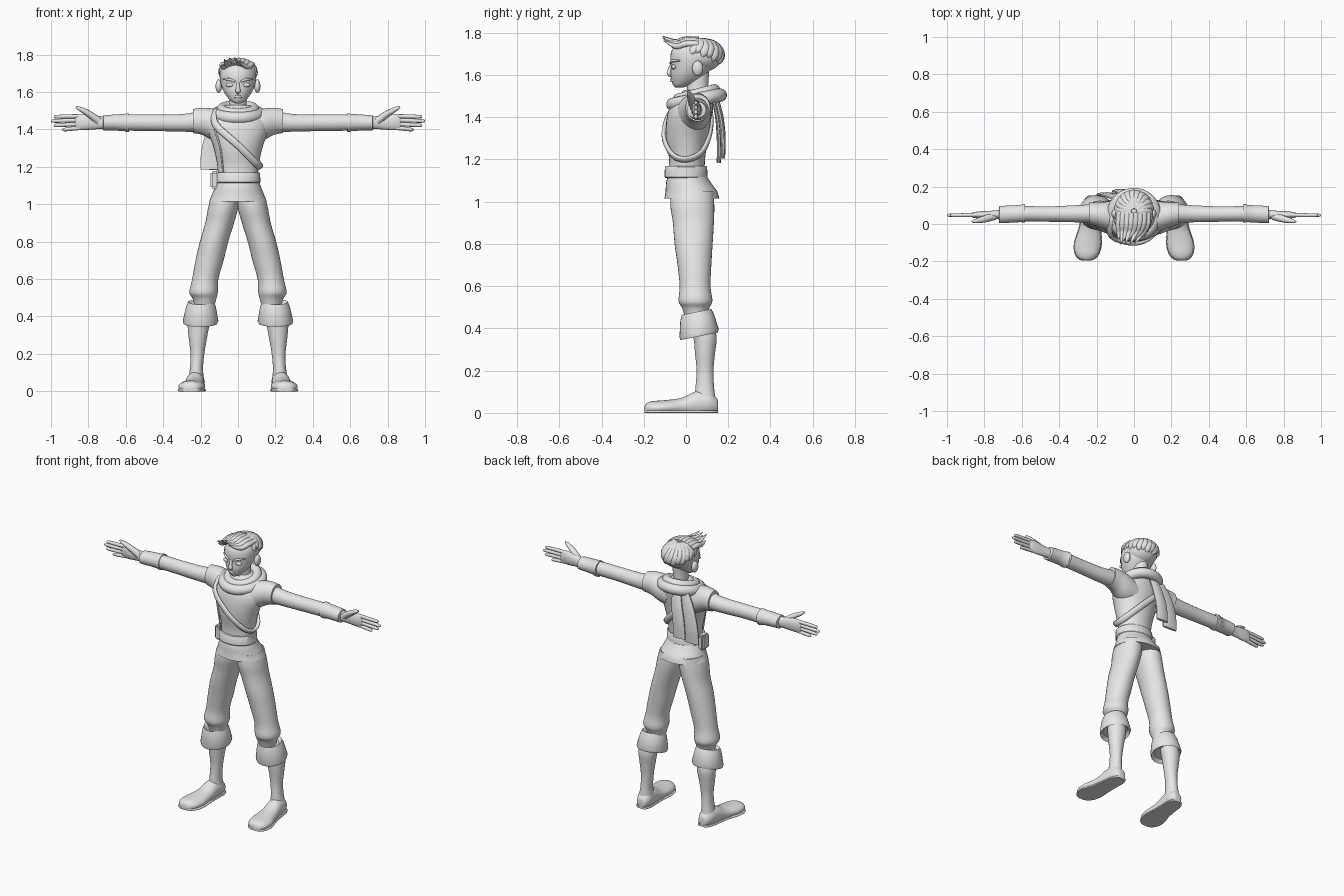
import bpy, bmesh, math
from mathutils import Vector

if "Cube" in bpy.data.objects:
    bpy.data.objects.remove(bpy.data.objects["Cube"], do_unlink=True)

clay = bpy.data.materials.new("plain_grey")
clay.use_nodes = True
GREY = (0.8, 0.8, 0.8, 1)
clay.diffuse_color = GREY
clay.node_tree.nodes["Principled BSDF"].inputs["Base Color"].default_value = GREY


def spline(rows, steps=4, closed=False):
    """Pass a smooth curve through rows of any length."""
    count = len(rows)

    def pick(i):
        return rows[i % count] if closed else rows[max(0, min(count - 1, i))]

    result = []
    for i in range(count if closed else count - 1):
        for s in range(steps):
            t = s / steps
            result.append(tuple(
                b + t * (c - a) / 2 + t * t * (a - 2.5 * b + 2 * c - d / 2)
                + t ** 3 * (1.5 * (b - c) + (d - a) / 2)
                for a, b, c, d in zip(pick(i - 1), pick(i), pick(i + 1), pick(i + 2))))
    if not closed:
        result.append(tuple(rows[-1]))
    return result


def skin(bm, rings, closed=False):
    """Join rings of points with quads and cap the open ends."""
    loops = [[bm.verts.new(p) for p in ring] for ring in rings]
    n = len(loops[0])
    pairs = list(zip(loops, loops[1:]))
    if closed:
        pairs.append((loops[-1], loops[0]))
    else:
        bm.faces.new(loops[0])
        bm.faces.new(loops[-1])
    for a, b in pairs:
        for k in range(n):
            bm.faces.new((a[k], a[(k + 1) % n], b[(k + 1) % n], b[k]))


def finish(name, bm, mirror=False, angle=40):
    bmesh.ops.recalc_face_normals(bm, faces=bm.faces[:])
    mesh = bpy.data.meshes.new(name)
    bm.to_mesh(mesh)
    bm.free()
    mesh.materials.append(clay)
    obj = bpy.data.objects.new(name, mesh)
    bpy.context.collection.objects.link(obj)
    bpy.ops.object.select_all(action='DESELECT')
    obj.select_set(True)
    bpy.context.view_layer.objects.active = obj
    bpy.ops.object.shade_smooth_by_angle(angle=math.radians(angle))
    if mirror:
        obj.modifiers.new("mirror", 'MIRROR').use_mirror_merge = False
    return obj


def loft(name, axis, rows, mirror=False, smooth=True, low=None, high=None, tilt=0, n=32):
    """Rows hold position along the axis, two centre values and two radii."""
    bm = bmesh.new()
    rings = []
    for t, c, d, r, s in (spline(rows) if smooth else rows):
        ring = []
        for k in range(n):
            a = math.tau * k / n
            u, v = c + r * math.cos(a), d + s * math.sin(a)
            x, y, z = {'x': (t, u, v), 'y': (u, t, v), 'z': (u, v, t)}[axis]
            z += tilt * y
            if low is not None:
                z = max(z, low)
            if high is not None:
                z = min(z, high)
            ring.append((x, y, z))
        rings.append(ring)
    skin(bm, rings)
    return finish(name, bm, mirror)


def tube(bm, rows, ref=(0, 0, -50), closed=False, n=10, steps=4):
    """Rows hold a point, the radius away from ref and the radius across."""
    rows = spline(rows, steps, closed)
    pts = [Vector(r[:3]) for r in rows]
    last = len(pts) - 1
    rings = []
    for i, p in enumerate(pts):
        ahead = pts[(i + 1) % len(pts)] if closed else pts[min(i + 1, last)]
        behind = pts[i - 1] if closed else pts[max(i - 1, 0)]
        along = (ahead - behind).normalized()
        out = p - Vector(ref)
        out = (out - along * out.dot(along)).normalized()
        side = along.cross(out)
        r, s = rows[i][3:]
        rings.append([p + out * r * math.cos(math.tau * k / n)
                      + side * s * math.sin(math.tau * k / n) for k in range(n)])
    skin(bm, rings, closed)


def tubes(name, paths, mirror=False, **options):
    bm = bmesh.new()
    for path in paths:
        tube(bm, path, **options)
    return finish(name, bm, mirror, 60)


def ball(name, centre, radii, mirror=False):
    bm = bmesh.new()
    bmesh.ops.create_uvsphere(bm, u_segments=24, v_segments=16, radius=1)
    bmesh.ops.scale(bm, vec=radii, verts=bm.verts)
    bmesh.ops.translate(bm, vec=centre, verts=bm.verts)
    return finish(name, bm, mirror)


# Tunic, hem and belt
loft("tunic", 'z', [(1.1, 0, 0, .108, .088), (1.2, 0, .005, .11, .085), (1.3, 0, .005, .13, .1),
                    (1.4, 0, .015, .162, .106), (1.46, 0, .03, .155, .1),
                    (1.5, 0, .045, .11, .08), (1.53, 0, .05, .06, .06)])
loft("tunic_hem", 'z', [(1.125, 0, .005, .112, .09), (1.09, 0, .012, .124, .106),
                        (1.05, 0, .025, .14, .122), (1.015, 0, .028, .155, .13)])
loft("belt", 'z', [(1.113, 0, 0, .116, .098), (1.118, 0, 0, .12, .102),
                   (1.165, 0, 0, .118, .1), (1.17, 0, 0, .113, .096)], smooth=False)
bm = bmesh.new()
bmesh.ops.create_cube(bm, size=1)
bmesh.ops.scale(bm, vec=(.045, .07, .095), verts=bm.verts)
bmesh.ops.bevel(bm, geom=bm.edges[:], offset=.01, segments=2, affect='EDGES')
bmesh.ops.translate(bm, vec=(-.125, 0, 1.13), verts=bm.verts)
finish("belt_pouch", bm)

# Cross-body strap and front seam
strap = [(-.125, .03, 1.5), (-.12, -.07, 1.425), (0, -.105, 1.315), (.09, -.068, 1.225),
         (.118, 0, 1.2), (.09, .075, 1.235), (0, .115, 1.33), (-.11, .11, 1.44)]
tubes("shoulder_strap", [[p + (.011, .02) for p in strap]], ref=(0, .01, 1.34), closed=True)
tubes("tunic_seam", [[(-.125, -.053, 1.4, .005, .005), (-.095, -.07, 1.3, .005, .005),
                      (-.08, -.06, 1.17, .005, .005)]])

# Scarf: two rolls around the neck and two hanging tails
for name, radius, height, roll in (("scarf_outer_roll", .112, 1.483, .032),
                                   ("scarf_inner_roll", .085, 1.508, .027)):
    ring = []
    for k in range(12):
        a = math.tau * k / 12
        ring.append((radius * 1.02 * math.cos(a), .05 + radius * math.sin(a),
                     height + .022 * math.sin(a), roll, roll))
    tubes(name, [ring], closed=True, n=14)
tubes("scarf_tails", [
    [(-.07, .13, 1.5, .012, .035), (-.115, .15, 1.4, .012, .05),
     (-.145, .158, 1.28, .012, .054), (-.15, .155, 1.185, .01, .054)],
    [(-.03, .14, 1.5, .012, .03), (-.05, .165, 1.4, .013, .04),
     (-.07, .175, 1.3, .013, .043), (-.075, .175, 1.205, .01, .045)]], ref=(0, -50, 1.3))

# Sleeves, arms, bracers
loft("sleeves", 'x', [(.06, .03, 1.41, .085, .085), (.13, .04, 1.425, .08, .085),
                      (.19, .05, 1.443, .066, .073), (.24, .056, 1.445, .058, .064)], True)
loft("arms", 'x', [(.2, .057, 1.443, .05, .056), (.3, .055, 1.435, .046, .047),
                   (.45, .053, 1.436, .041, .044), (.6, .055, 1.437, .04, .043),
                   (.72, .052, 1.436, .032, .034)], True)
loft("bracers", 'x', [(.583, .058, 1.436, .05, .05), (.598, .058, 1.436, .05, .05),
                      (.605, .056, 1.437, .046, .046), (.66, .053, 1.437, .046, .043),
                      (.72, .05, 1.435, .046, .04), (.723, .05, 1.435, .035, .034)],
     True, smooth=False)

# Hands with fingers and thumb
loft("palms", 'x', [(.7, .05, 1.435, .028, .032), (.76, .05, 1.437, .021, .036),
                    (.82, .048, 1.44, .02, .043), (.86, .048, 1.44, .014, .04),
                    (.872, .048, 1.44, .007, .03)], True)
fingers = []
for i, tip in enumerate((.985, 1, .985, .94)):
    base, end = 1.471 - .021 * i, 1.468 - .023 * i
    fingers.append([(.845, .048, base, .011, .011), ((.845 + tip) / 2, .047, (base + end) / 2, .011, .011),
                    (tip - .012, .047, end, .009, .009), (tip, .047, end, .003, .003)])
fingers.append([(.745, .042, 1.445, .022, .022), (.8, .026, 1.485, .017, .019),
                (.845, .016, 1.51, .012, .012), (.866, .012, 1.521, .004, .004)])
tubes("fingers_and_thumbs", fingers, True)

# Trousers, rolled cuffs, shins
loft("trousers", 'z', [(1.05, .07, .03, .07, .1), (.98, .08, .03, .08, .104), (.9, .098, .035, .077, .097),
                       (.8, .128, .036, .076, .09), (.7, .152, .04, .075, .08),
                       (.6, .175, .043, .07, .073), (.53, .184, .045, .076, .08),
                       (.495, .179, .046, .063, .064), (.44, .18, .05, .05, .05)], True)
loft("trouser_cuffs", 'z', [(.46, .19, .05, .058, .058), (.478, .197, .05, .07, .07),
                            (.45, .198, .053, .08, .08), (.375, .2, .062, .095, .093),
                            (.36, .201, .062, .09, .088), (.38, .203, .065, .075, .075)],
     True, smooth=False, tilt=.2).location.z = -.01
loft("shins", 'z', [(.44, .205, .07, .055, .055), (.36, .211, .09, .058, .055),
                    (.28, .215, .09, .048, .047), (.2, .217, .09, .037, .04),
                    (.12, .222, .089, .035, .044), (.05, .225, .09, .045, .052)], True)

# Shoes and soles
shoe = [(.152, .22, .03, .018, .02), (.145, .222, .035, .03, .035), (.11, .225, .045, .046, .055),
        (.05, .23, .043, .05, .06), (-.02, .236, .03, .056, .042), (-.1, .246, .025, .071, .035),
        (-.155, .251, .023, .064, .033), (-.185, .253, .02, .043, .027), (-.196, .254, .015, .02, .016)]
loft("shoes", 'y', shoe, True, low=0)
loft("soles", 'y', [(y, c, .005, r + .004, .02) for y, c, d, r, s in shoe], True, low=0, high=.012)

# Neck and head
loft("neck", 'z', [(1.46, 0, .055, .06, .06), (1.53, 0, .055, .045, .05), (1.62, 0, .055, .046, .055)])
loft("head", 'z', [(1.54, 0, -.032, .015, .018), (1.55, 0, -.025, .035, .035),
                   (1.57, 0, -.005, .055, .063), (1.6, 0, .01, .075, .083),
                   (1.64, 0, .027, .091, .099), (1.69, 0, .034, .098, .108),
                   (1.73, 0, .04, .088, .1), (1.76, 0, .04, .05, .06), (1.767, 0, .04, .015, .02)])
ball("ears", (.103, .055, 1.632), (.017, .026, .036), True)
ball("eyes", (.042, -.057, 1.638), (.024, .012, .012), True)
tubes("eyebrows", [[(.014, -.073, 1.655, .005, .005), (.045, -.064, 1.667, .007, .007),
                    (.08, -.03, 1.668, .003, .003)]], True)
tubes("nose", [[(0, -.066, 1.655, .007, .008), (0, -.077, 1.625, .009, .01),
                (0, -.08, 1.607, .011, .015), (0, -.07, 1.594, .006, .009)]], ref=(0, 50, 1.6))
tubes("lips", [[(-.026, -.057, 1.573, .004, .004), (0, -.071, 1.576, .008, .006),
                (.026, -.057, 1.573, .004, .004)]])

# Hair: cap, locks combed down from the crown and a swept fringe
CROWN, SIZE = Vector((0, .066, 1.692)), Vector((.098, .106, .08))
ball("hair_cap", CROWN, SIZE)


def on_cap(turn, drop):
    direction = Vector((math.sin(drop) * math.cos(turn), math.sin(drop) * math.sin(turn), math.cos(drop)))
    return tuple(CROWN + direction * SIZE)


locks = []
for i in range(17):
    turn = -.6 + (math.pi + 1.2) * i / 16
    end = 1.4 + .6 * max(0, math.sin(turn)) + .12 * (i % 2)
    locks.append([on_cap(turn + .15 * math.sin(4 * f), .15 + (end - .15) * f)
                  + (.013 * w, .021 * w)
                  for f, w in ((0, .4), (.3, .8), (.6, 1), (.85, .9), (1, .2))])
tubes("hair_locks", locks, ref=CROWN)

fringe = []
for i in range(8):
    x = -.075 + .021 * i
    reach = (.4, 1, .6, .9)[i % 4]
    arch = 1.768 - 4 * x * x
    fringe.append([(x, .06, arch, .014, .02), (x - .004, 0, arch, .016, .02),
                   (x * .85 - .015, -.045, arch - .012, .014, .016),
                   (x * .6 - .04, -.065 - .045 * reach, arch - .01 + .028 * reach, .002, .002)])
tubes("hair_fringe", fringe)
